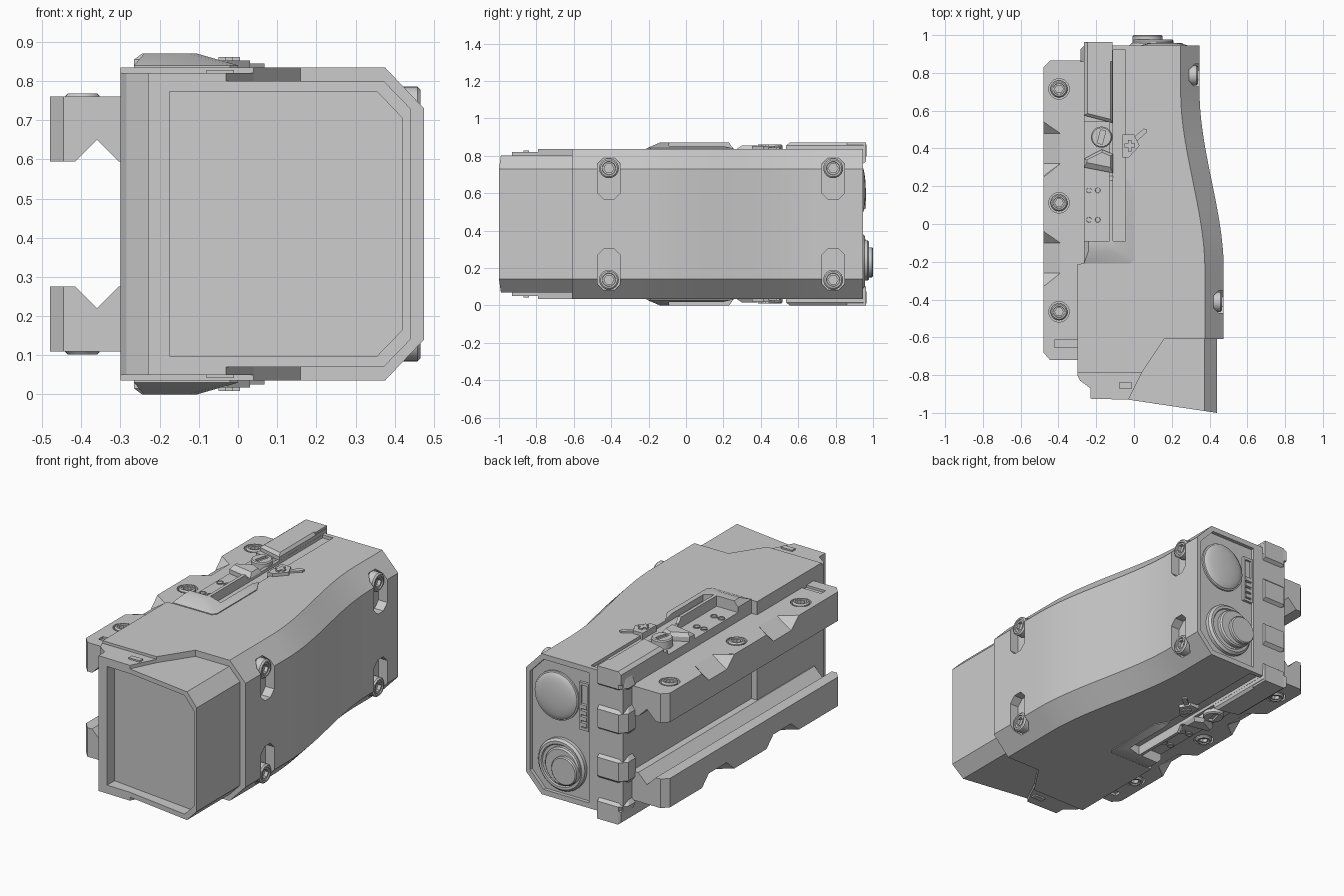
import bpy, bmesh
from math import sin, cos, pi, sqrt
from mathutils import Vector

if "Cube" in bpy.data.objects:
    bpy.data.objects.remove(bpy.data.objects["Cube"])

H = 0.435          # mid height: geometry is built around z = 0 and lifted by H
cutters = []


def loft(name, sections, mirror=False):
    """Skin a list of equal-length 3D loops and cap both ends."""
    bm = bmesh.new()
    rings = [[bm.verts.new(p) for p in s] for s in sections]
    n = len(rings[0])
    for a, b in zip(rings, rings[1:]):
        for i in range(n):
            bm.faces.new((a[i], a[(i + 1) % n], b[(i + 1) % n], b[i]))
    bm.faces.new(rings[0])
    bm.faces.new(rings[-1])
    bmesh.ops.recalc_face_normals(bm, faces=bm.faces)
    me = bpy.data.meshes.new(name)
    bm.to_mesh(me)
    bm.free()
    ob = bpy.data.objects.new(name, me)
    ob.location.z = H
    bpy.context.collection.objects.link(ob)
    if mirror:
        m = ob.modifiers.new("mirror", 'MIRROR')
        m.use_axis = (False, False, True)
        m.use_mirror_merge = False
    return ob


def prism(name, pts, axis, a, b, mirror=False):
    put = {'x': lambda p, t: (t, p[0], p[1]), 'y': lambda p, t: (p[0], t, p[1]),
           'z': lambda p, t: (p[0], p[1], t)}[axis]
    return loft(name, [[put(p, t) for p in pts] for t in (a, b)], mirror)


def box(name, x0, x1, y0, y1, z0, z1, mirror=False):
    return prism(name, [(x0, y0), (x1, y0), (x1, y1), (x0, y1)], 'z', z0, z1, mirror)


def lathe(name, centre, axis, rings, mirror=False, n=24):
    """Rings are (radius, height) or (radius, height, 'hex')."""
    q = Vector(axis).to_track_quat('Z', 'Y')
    secs = []
    for r in rings:
        loop = []
        for i in range(n):
            t = 2 * pi * i / n
            rad = r[0]
            if len(r) > 2:
                rad *= cos(pi / 6) / cos((t % (pi / 3)) - pi / 6)
            loop.append(Vector(centre) + q @ Vector((rad * cos(t), rad * sin(t), r[1])))
        secs.append(loop)
    return loft(name, secs, mirror)


def bolt(name, centre, axis, r, h):
    lathe(name, centre, axis, [(r, -0.01), (r, h - 0.008), (r * 0.85, h), (r * 0.68, h),
          (r * 0.64, h - 0.006), (r * 0.5, h - 0.006, 'hex'), (r * 0.5, h - 0.025, 'hex')], True)


def cut(ob, *tools):
    for c in tools:
        c.hide_render = True
        if c not in cutters:
            cutters.append(c)
        m = ob.modifiers.new("cut", 'BOOLEAN')
        m.operation, m.solver, m.object = 'DIFFERENCE', 'EXACT', c


# Main body: chamfered section swept along the S-curved right side
def section(y, left):
    t = min(max((y + 0.24) / 0.94, 0), 1)
    r = 0.475 - 0.128 * t * t * (3 - 2 * t)
    return [(left, y, -0.4), (r - 0.1, y, -0.4), (r, y, -0.295), (r, y, 0.295),
            (r - 0.1, y, 0.4), (left, y, 0.4)]


secs = [section(-0.61, -0.3), section(-0.24, -0.3), section(-0.211, -0.3), section(-0.21, -0.265)]
secs += [section(-0.2 + 0.9 * i / 24, -0.265) for i in range(25)] + [section(0.945, -0.265)]
body = loft("main_body", secs)
prism("body_front_step", [(-0.3, -0.79), (0.04, -0.79), (0.16, -0.61), (0.16, -0.58), (-0.3, -0.58)],
      'z', -0.4, 0.4)

# Top and bottom pockets and groove, rear recess
pocket = box("cut_pocket", -0.35, -0.13, -0.09, 0.54, 0.375, 0.6, True)
groove = box("cut_groove", -0.112, -0.045, -0.09, 0.92, 0.382, 0.6, True)
rear = prism("cut_rear", [(-0.05, -0.37), (0.235, -0.37), (0.32, -0.28), (0.32, 0.28),
             (0.235, 0.37), (-0.05, 0.37)], 'y', 0.925, 1.2)
cut(body, pocket, groove, rear)

# Side slots with bolts
for y, floor in ((-0.412, 0.42), (0.787, 0.292)):
    w, c = 0.06, 0.035
    pts = [(y - w, 0.13 + c), (y - w + c, 0.13), (y + w - c, 0.13), (y + w, 0.13 + c),
           (y + w, 0.358 - c), (y + w - c, 0.358), (y - w + c, 0.358), (y - w, 0.358 - c)]
    cut(body, prism("cut_slot", pts, 'x', floor, 0.7, True))
    bolt("side_bolt", (floor, y, 0.298), (1, 0, 0), 0.053, 0.046)

# Front hood with slanted face and window recess
front = lambda x: -0.93 - 0.07 * (x + 0.03) / 0.47
hp = [(-0.03, -0.365), (0.372, -0.365), (0.44, -0.295), (0.44, 0.295), (0.372, 0.365), (-0.03, 0.365)]
hood = loft("front_hood", [[(x, front(x), z) for x, z in hp], [(x, -0.59, z) for x, z in hp]])
left = prism("front_left_block", [(-0.3, -0.78), (-0.3, -0.8), (-0.285, -0.83), (-0.23, -0.87),
             (-0.23, -0.925), (-0.03, -0.93), (0.04, -0.79), (0.04, -0.78)], 'z', -0.385, 0.385)
wp = [(-0.175, -0.337), (0.355, -0.337), (0.42, -0.27), (0.42, 0.27), (0.355, 0.338), (-0.175, 0.338)]
window = loft("cut_window", [[(x, -1.2, z) for x, z in wp],
                             [(x, -0.86 - 0.07 * (x + 0.175) / 0.595, z) for x, z in wp]])
cut(hood, window)
cut(left, window)
box("front_latch", -0.08, -0.01, -0.87, -0.84, 0.37, 0.393, True)

# Left mounting rails with V groove, scalloped edges and bolts
rail = loft("side_rail", [[(xo, y, 0.16), (-0.415, y, 0.16), (-0.36, y, 0.215), (-0.305, y, 0.16),
            (-0.26, y, 0.16), (-0.26, y, 0.325), (xo, y, 0.325)]
            for y, xo in ((-0.72, -0.445), (-0.68, -0.48), (0.83, -0.48), (0.865, -0.445))], True)
small, big = ((-0.47, 0.33), (-0.5, 0.32), (-0.5, 0.4)), ((-0.36, 0.345), (-0.5, 0.252), (-0.5, 0.4))
for y0 in (-0.33, 0.25):
    stops = ((y0, small), (y0 + 0.07, big), (y0 + 0.23, big), (y0 + 0.3, small))
    cut(rail, loft("cut_scallop", [[(x, y, z) for x, z in tri] for y, tri in stops], True))
for y in (-0.465, 0.112, 0.715):
    cut(rail, lathe("cut_bore", (-0.397, y, 0.295), (0, 0, 1), [(0.054, 0), (0.054, 0.1)], True))
    bolt("rail_bolt", (-0.397, y, 0.295), (0, 0, 1), 0.045, 0.038)
cut(rail, box("cut_rail_notch", -0.42, -0.3, -0.655, -0.615, 0.312, 0.4, True))

# Switch guard on top and bottom
base = [(-0.265, -0.21), (-0.02, -0.21), (0, -0.19), (0, 0.17), (-0.045, 0.25), (-0.265, 0.26)]
top = [(-0.24, -0.14), (-0.125, -0.14), (-0.105, -0.12), (-0.105, 0.15), (-0.108, 0.23), (-0.24, 0.23)]
guard = loft("switch_guard", [[(x, y, 0.37) for x, y in base], [(x, y, 0.405) for x, y in base],
             [(x, y, 0.435) for x, y in top]], True)
cut(guard, pocket, groove)
for x in (-0.238, -0.192):
    for y in (0.022, 0.178):
        lathe("switch_dot", (x, y, 0.37), (0, 0, 1),
              [(0.019, 0), (0.019, 0.011), (0.014, 0.011), (0.013, 0.007)], True, 16)

# Wedge, slotted lock and long ridge behind the guard
wb = [(-0.265, 0.3), (-0.112, 0.27), (-0.112, 0.37), (-0.17, 0.395), (-0.265, 0.345)]
wt = [(-0.25, 0.325), (-0.125, 0.3), (-0.125, 0.36), (-0.17, 0.38), (-0.25, 0.34)]
loft("lock_wedge", [[(x, y, 0.36) for x, y in wb], [(x, y, 0.4) for x, y in wb],
                    [(x, y, 0.42) for x, y in wt]], True)
lock = lathe("slotted_lock", (-0.172, 0.46, 0.36), (0, 0, 1), [(0.056, 0), (0.056, 0.058), (0.05, 0.064)], True)
d, e = Vector((0.009, 0.035)), Vector((0.013, -0.004))
c = Vector((-0.172, 0.46))
cut(lock, prism("cut_lock_slot", [c + d + e, c + d - e, c - d - e, c - d + e], 'z', 0.412, 0.5, True))
rb = [(-0.265, 0.575), (-0.113, 0.535), (-0.113, 0.95), (-0.265, 0.965)]
rt = [(-0.245, 0.585), (-0.125, 0.555), (-0.125, 0.945), (-0.245, 0.96)]
loft("top_ridge", [[(x, y, 0.36) for x, y in rb], [(x, y, 0.42) for x, y in rb],
                   [(x, y, 0.435) for x, y in rt]], True)

# Selector with raised plus and lever arm
prism("selector", [(-0.06, 0.475), (0, 0.475), (0.03, 0.415), (-0.028, 0.352), (-0.06, 0.352)],
      'z', 0.37, 0.418, True)
box("selector_plus", -0.05, 0.005, 0.405, 0.425, 0.41, 0.426, True)
box("selector_plus", -0.033, -0.013, 0.385, 0.445, 0.41, 0.426, True)
prism("selector_arm", [(0.0, 0.425), (0.068, 0.485), (0.068, 0.5), (0.052, 0.505), (-0.02, 0.445)],
      'z', 0.38, 0.41, True)

# Toothed rear column
col = []
for z, d in ((0, 0), (0.06, 0), (0.085, 1), (0.19, 1), (0.22, 0), (0.31, 0), (0.335, 1), (0.435, 1)):
    xl, yb = -0.262 - 0.022 * d, 0.93 + 0.033 * d
    col.append([(-0.115, 0.86, z), (-0.115, yb, z), (xl + 0.035, yb, z), (xl, yb - 0.04, z), (xl, 0.86, z)])
col[-1] = [(x, y, z) if x > -0.2 else (max(x, -0.245), y, z) for x, y, z in col[-1]]
loft("rear_column", col, True)
box("rear_column_backing", -0.12, -0.05, 0.9, 0.935, -0.38, 0.38)

# Rear lens cap, control dial and slotted panel
dome = [(0.138, 0), (0.138, 0.02), (0.13, 0.022)]
dome += [(0.13 * cos(a * pi / 16), 0.022 + 0.024 * sin(a * pi / 16)) for a in range(1, 8)]
lathe("rear_lens_cap", (0.16, 0.915, 0.18), (0, 1, 0), dome, n=40)
lathe("dial_base", (0.122, 0.915, -0.2), (0, 1, 0), [(0.147, 0), (0.147, 0.03), (0.135, 0.042), (0.12, 0.042),
      (0.115, 0.036)], n=40)
lathe("dial_ring", (0.1, 0.92, -0.195), (0, 1, 0), [(0.108, 0), (0.108, 0.05), (0.1, 0.058)], n=32)
lathe("dial_knob", (0.072, 0.92, -0.205), (0, 1, 0), [(0.08, 0), (0.08, 0.074), (0.074, 0.08)], n=32)
panel = box("rear_panel", -0.045, 0.015, 0.915, 0.94, 0.03, 0.3)
cut(panel, box("cut_panel", -0.034, 0.004, 0.928, 1, 0.045, 0.285))
for i in range(4):
    box("panel_rib", -0.034, 0.004, 0.92, 0.945, 0.052 + 0.034 * i, 0.074 + 0.034 * i)

# Apply modifiers, drop cutters, shade
bpy.context.view_layer.update()
parts = [o for o in bpy.context.scene.objects if o not in cutters]
for o in parts:
    bpy.ops.object.select_all(action='DESELECT')
    o.select_set(True)
    bpy.context.view_layer.objects.active = o
    for m in list(o.modifiers):
        bpy.ops.object.modifier_apply(modifier=m.name)
    bpy.ops.object.shade_smooth_by_angle(angle=0.45)
for c in cutters:
    bpy.data.objects.remove(c)
